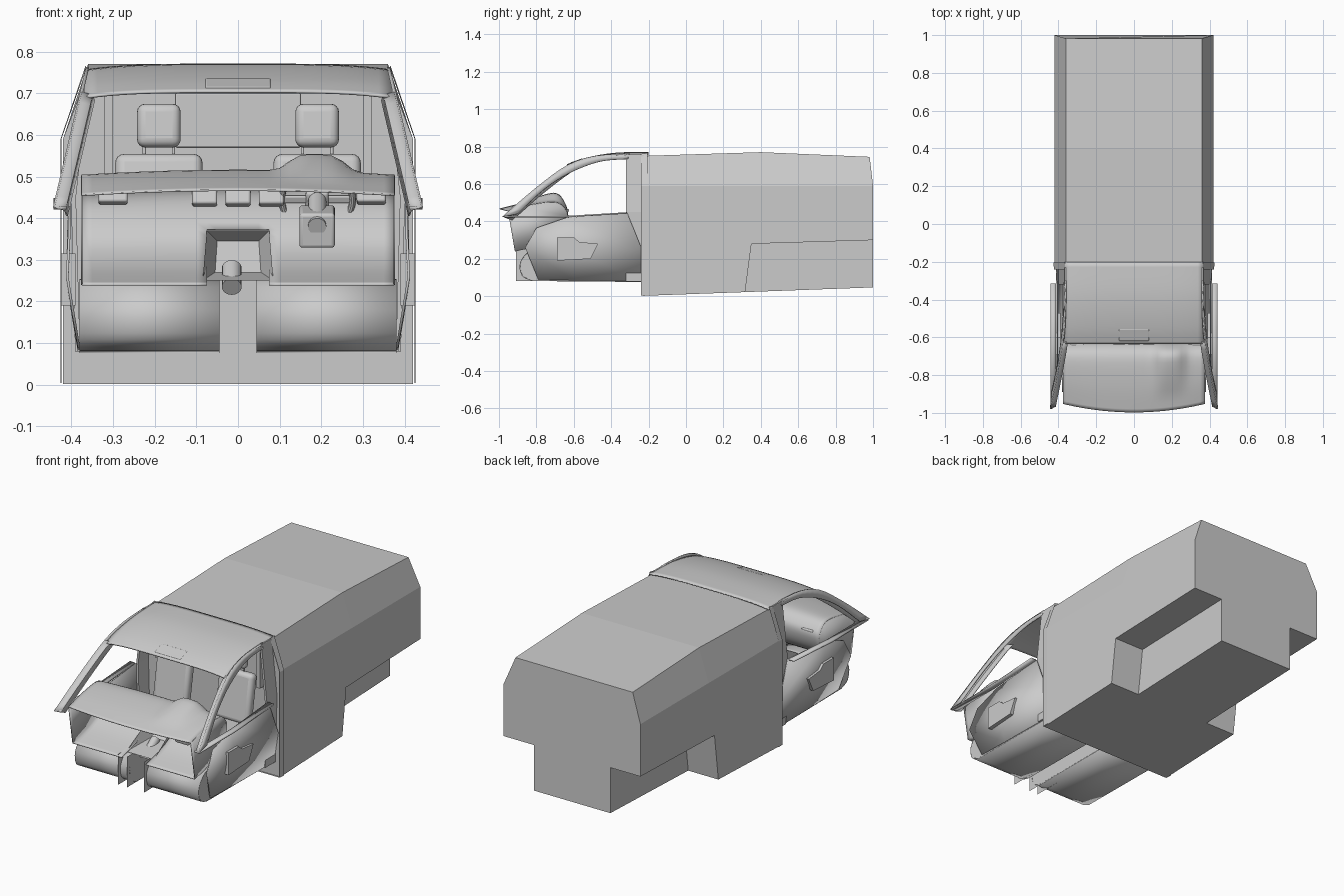
import bpy, bmesh, math
from mathutils import Vector

if "Cube" in bpy.data.objects:
    bpy.data.objects.remove(bpy.data.objects["Cube"])


def finish(ob, smooth=True):
    bpy.ops.object.select_all(action='DESELECT')
    ob.select_set(True)
    bpy.context.view_layer.objects.active = ob
    if smooth:
        bpy.ops.object.shade_smooth_by_angle(angle=math.radians(35))
    return ob


def mesh(name, verts, faces, thick=0, smooth=True):
    me = bpy.data.meshes.new(name)
    me.from_pydata([tuple(v) for v in verts], [], faces)
    bm = bmesh.new()
    bm.from_mesh(me)
    bmesh.ops.recalc_face_normals(bm, faces=bm.faces)
    bm.to_mesh(me)
    bm.free()
    ob = bpy.data.objects.new(name, me)
    bpy.context.collection.objects.link(ob)
    if thick:
        m = ob.modifiers.new("thickness", 'SOLIDIFY')
        m.thickness, m.offset = thick, 0
    return finish(ob, smooth)


def loft(name, rows, closed=False, caps=False, thick=0, smooth=True, skip=None):
    n = len(rows[0])
    verts = [Vector(p) for r in rows for p in r]
    faces = []
    for i in range(len(rows) - 1):
        for j in range(n if closed else n - 1):
            k = (j + 1) % n
            f = (i * n + j, i * n + k, (i + 1) * n + k, (i + 1) * n + j)
            if not (skip and skip(sum((verts[a] for a in f), Vector()) / 4)):
                faces.append(f)
    if caps:
        faces += [tuple(range(n)), tuple(range(len(verts) - n, len(verts)))]
    return mesh(name, verts, faces, thick, smooth)


def curve(pts, steps=4):
    """Catmull-Rom smoothing of a short 2D profile."""
    p = [Vector(q) for q in [pts[0]] + list(pts) + [pts[-1]]]
    out = []
    for i in range(1, len(p) - 2):
        a, b, c, d = p[i - 1:i + 3]
        for s in range(steps):
            t = s / steps
            out.append(0.5 * (2 * b + (c - a) * t + (2 * a - 5 * b + 4 * c - d) * t * t
                              + (3 * b - a - 3 * c + d) * t ** 3))
    return out + [p[-1]]


def box(name, loc, size, bevel=0, tilt=0):
    bpy.ops.mesh.primitive_cube_add(size=1, location=loc, rotation=(tilt, 0, 0))
    ob = bpy.context.object
    ob.name, ob.scale = name, size
    bpy.ops.object.transform_apply(location=False, rotation=False)
    if bevel:
        m = ob.modifiers.new("round", 'BEVEL')
        m.width, m.segments = bevel, 4
    return finish(ob, bool(bevel))


def rod(name, a, b, r):
    a, b = Vector(a), Vector(b)
    bpy.ops.mesh.primitive_cylinder_add(vertices=16, radius=r, depth=(b - a).length, location=(a + b) / 2)
    ob = bpy.context.object
    ob.name = name
    ob.rotation_euler = (b - a).to_track_quat('Z', 'Y').to_euler()
    return finish(ob)


# Cargo box with the two rear wheel recesses
def section(y, zt, zb, grow=0, lean=0):
    half = [(0.36 + grow, y - lean, zt + grow), (0.42 + grow, y, 0.59), (0.42 + grow, y, zb)]
    return half + [(-x, a, z) for x, a, z in reversed(half)]


cargo = loft("cargo_box", [section(-0.23, 0.75, 0.002), section(0.4, 0.77, 0.025),
                           section(1.0, 0.745, 0.047, lean=0.018)], closed=True, caps=True, smooth=False)
for s in (1, -1):
    rows = [[(s * x, y0, 0.28), (s * x, y1, -0.1), (s * x, 1.1, -0.1), (s * x, 1.1, 0.303)]
            for x, y0, y1 in ((0.235, 0.35, 0.30), (0.5, 0.35, 0.30))]
    cutter = loft("wheel_recess_cutter", rows, closed=True, caps=True, smooth=False)
    cutter.hide_render = True
    m = cargo.modifiers.new("recess", 'BOOLEAN')
    m.object, m.operation, m.solver = cutter, 'DIFFERENCE', 'EXACT'
    finish(cargo, False)
    bpy.ops.object.modifier_apply(modifier=m.name)
    bpy.data.objects.remove(cutter)

# Collar where the cab meets the box, and bulkhead panel
loft("cab_collar", [section(-0.24, 0.757, 0.004, 0.004), section(-0.205, 0.76, 0.004, 0.006)], smooth=False)
box("bulkhead_panel", (0, -0.234, 0.635), (0.30, 0.008, 0.13), 0.003)

# Cab roof and header
roof_profile = curve([(-0.20, 0.768), (-0.35, 0.766), (-0.46, 0.753), (-0.56, 0.73), (-0.635, 0.703)])
xs = [i / 12 for i in range(-12, 13)]
loft("cab_roof", [[(0.368 * u, y, z - 0.014 * u ** 4) for u in xs] for y, z in roof_profile], thick=0.006)
box("roof_console", (0, -0.585, 0.718), (0.16, 0.07, 0.016), 0.006, 0.33)


# Side walls of the cab; the glazed part leans inward with height
def lean(z):
    return 0.444 - (z - 0.41) * 0.235


outer = curve([(-0.98, 0.425), (-0.80, 0.58), (-0.63, 0.702), (-0.48, 0.75), (-0.30, 0.762)])
inner = curve([(-0.90, 0.44), (-0.76, 0.57), (-0.62, 0.66), (-0.46, 0.72), (-0.31, 0.733)])
for s in (1, -1):
    loft("door_window_frame", [[(s * lean(z), y, z) for y, z in line] for line in (outer, inner)], thick=0.008)
    # windscreen-side face of the front pillar
    loft("front_pillar", [[(s * (lean(z) - d), y + e, z - e * 0.4) for y, z in outer[:9]]
                          for d, e in ((0, 0), (0.025, 0.015), (0.03, 0.05))], thick=0.004)
    loft("belt_strip", [[(s * x, y, z) for y, z in ((-0.97, 0.425), (-0.65, 0.425), (-0.315, 0.445))]
                        for x, in ((0.443,), (0.412,))], thick=0.008)
    # rear pillar
    loft("rear_pillar", [[(s * 0.385, y, 0.08), (s * 0.395, y, 0.45), (s * 0.362, y, 0.758)]
                         for y in (-0.32, -0.23)], thick=0.012, smooth=False)
    box("bulkhead_upright", (s * 0.31, -0.25, 0.59), (0.02, 0.03, 0.22))
    # door trim
    upper = [(-0.80, 0.365), (-0.64, 0.42), (-0.315, 0.447)]
    middle = [(-0.86, 0.26), (-0.62, 0.25), (-0.235, 0.25)]
    lower = [(-0.79, 0.09), (-0.60, 0.085), (-0.235, 0.08)]
    loft("door_trim", [[(s * x, y, z) for y, z in line]
                       for x, line in ((0.405, upper), (0.41, middle), (0.382, lower))], thick=0.006)
    pocket = [(-0.69, 0.315), (-0.60, 0.315), (-0.57, 0.29), (-0.47, 0.28), (-0.51, 0.20), (-0.69, 0.19)]
    loft("door_pocket", [[(s * x, y, z) for y, z in pocket] for x in (0.39, 0.425)],
         closed=True, caps=True, smooth=False)

# Dashboard: open shell with an instrument hood and a centre opening
dash_profile = curve([(-0.985, 0.455), (-0.85, 0.487), (-0.71, 0.502), (-0.65, 0.47), (-0.635, 0.42),
                      (-0.67, 0.34), (-0.77, 0.28), (-0.915, 0.24)], 5)
dash_x = [i * 0.025 for i in range(-15, 16)]


def dash_point(x, y, z):
    front = max(0, min(1, (-0.65 - y) / 0.33)) * max(0, min(1, (z - 0.25) / 0.2))
    hood = 0.042 * math.exp(-((x - 0.19) / 0.075) ** 4)
    rise = max(0, 1 - abs(y + 0.70) / 0.22) * max(0, min(1, (z - 0.43) / 0.06))
    bow = 0.012 * (1 - (x / 0.375) ** 2)
    return (x, y + 0.045 * (x / 0.375) ** 2 * front - 0.012 * front,
            z + hood * rise + bow * max(0, min(1, (z - 0.4) / 0.05)))


def in_opening(c):
    return abs(c.x) < 0.076 and c.z < 0.365


loft("dashboard", [[dash_point(x, y, z) for x in dash_x] for y, z in dash_profile],
     thick=0.004, skip=in_opening)
for s in (1, -1):
    mesh("dashboard_end", [dash_point(s * 0.375, y, z) for y, z in dash_profile],
         [tuple(range(len(dash_profile)))], thick=0.004)

# Centre console pocket, shifter and trim
def ring(w0, w1, z0, z1, y0, y1):
    return [(-w0, y0, z0), (w0, y0, z0), (w1, y1, z1), (-w1, y1, z1)]


console = loft("console_pocket", [ring(0.085, 0.075, 0.25, 0.37, -0.86, -0.66),
                                  ring(0.055, 0.05, 0.27, 0.345, -0.68, -0.60)], closed=True, smooth=False)
mesh("console_back", ring(0.055, 0.05, 0.27, 0.345, -0.68, -0.60), [(0, 1, 2, 3)], smooth=False)
rod("shifter", (-0.015, -0.76, 0.235), (-0.015, -0.70, 0.28), 0.024)
for x in (-0.08, 0, 0.08):
    box("dash_vent", (x, -0.645, 0.45), (0.06, 0.03, 0.04), 0.006, -0.3)
for x in (-0.30, 0.32):
    box("side_vent", (x, -0.65, 0.45), (0.07, 0.03, 0.03), 0.006, -0.3)

# Steering wheel and column
centre, tilt = Vector((0.19, -0.645, 0.445)), math.radians(-65)
bpy.ops.mesh.primitive_torus_add(major_radius=0.085, minor_radius=0.008, major_segments=40,
                                 minor_segments=10, location=centre, rotation=(tilt, 0, 0))
bpy.context.object.name = "steering_wheel"
finish(bpy.context.object)
box("steering_hub", centre, (0.055, 0.045, 0.02), 0.008, tilt)
box("steering_spokes", centre, (0.165, 0.018, 0.008), 0.003, tilt)
rod("steering_column", centre, (0.19, -0.78, 0.38), 0.022)
box("column_cover", (0.19, -0.72, 0.38), (0.085, 0.11, 0.085), 0.008, 0.2)

# Footwells and floor on each side of the open tunnel
foot = curve([(-0.74, 0.252), (-0.83, 0.245), (-0.885, 0.18), (-0.875, 0.11), (-0.82, 0.083)])
foot.append(Vector((-0.235, 0.078)))
for name, x0, x1 in (("left_footwell", -0.38, -0.045), ("right_footwell", 0.045, 0.38)):
    loft(name, [[(x, y, z) for y, z in foot] for x in (x0, x1)], thick=0.004)
for s in (1, -1):
    mesh("footwell_side", [(s * 0.38, y, z) for y, z in foot] + [(s * 0.38, -0.235, 0.25)],
         [tuple(range(len(foot) + 1))], smooth=False)
loft("floor_tunnel", [[(-0.045, y, 0.08), (-0.045, y, 0.21), (0.045, y, 0.21), (0.045, y, 0.08)]
                      for y in (-0.80, -0.235)], smooth=False)
for x in (-0.10, -0.045, 0.06):
    mesh("tunnel_fin", [(x, -0.91, 0.25), (x, -0.91, 0.08), (x, -0.74, 0.08), (x, -0.70, 0.25)],
         [(0, 1, 2, 3)], smooth=False)

# Seats
for x in (-0.19, 0.19):
    box("seat_base", (x, -0.42, 0.15), (0.18, 0.24, 0.14), 0.01)
    box("seat_cushion", (x, -0.43, 0.255), (0.21, 0.29, 0.08), 0.025)
    box("seat_back", (x, -0.29, 0.42), (0.21, 0.055, 0.27), 0.022, -0.17)
    box("headrest", (x, -0.265, 0.622), (0.105, 0.045, 0.105), 0.02, -0.1)
    for d in (-0.035, 0.035):
        rod("headrest_post", (x + d, -0.27, 0.53), (x + d, -0.265, 0.59), 0.004)
